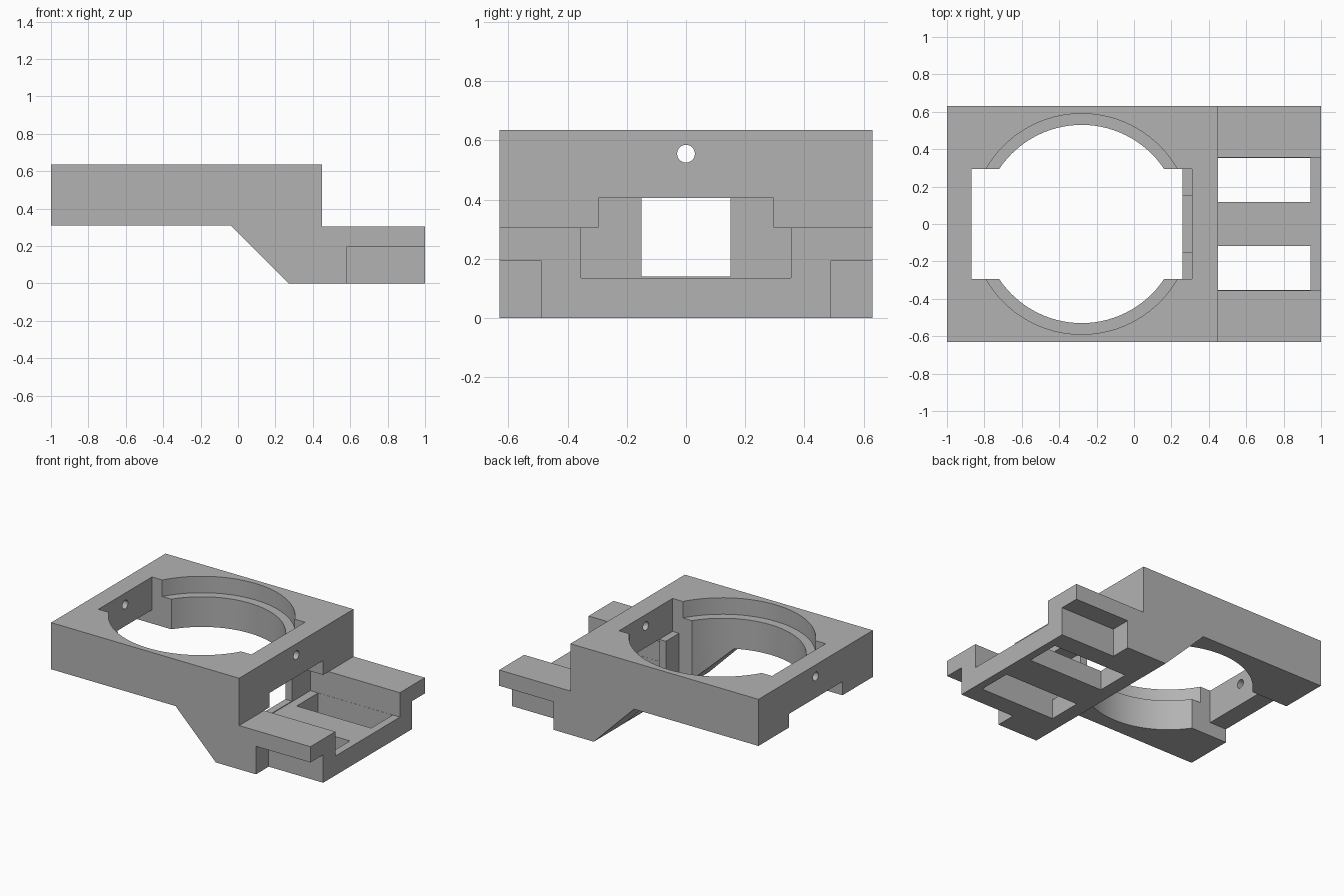
import bpy
import bmesh
from math import radians
from mathutils import Matrix, Vector

if "Cube" in bpy.data.objects:
    bpy.data.objects.remove(bpy.data.objects["Cube"])

grey = bpy.data.materials.new("plain_grey")
grey.use_nodes = True
colour = (0.45, 0.45, 0.45, 1)
grey.diffuse_color = colour
grey.node_tree.nodes["Principled BSDF"].inputs["Base Color"].default_value = colour


def make_object(name, bm):
    bmesh.ops.recalc_face_normals(bm, faces=bm.faces)
    mesh = bpy.data.meshes.new(name)
    bm.to_mesh(mesh)
    bm.free()
    mesh.materials.append(grey)
    obj = bpy.data.objects.new(name, mesh)
    bpy.context.collection.objects.link(obj)
    return obj


def box(name, x, y, z):
    bm = bmesh.new()
    bmesh.ops.create_cube(bm, size=1)
    lo, hi = (Vector(c) for c in zip(x, y, z))
    for v in bm.verts:
        v.co = Vector(h if c > 0 else l for c, l, h in zip(v.co, lo, hi))
    return make_object(name, bm)


def cylinder(name, radius, depth, centre, axis="Z", sides=96):
    turn = Matrix.Rotation(radians(90), 4, "Y") if axis == "X" else Matrix()
    bm = bmesh.new()
    bmesh.ops.create_cone(bm, cap_ends=True, segments=sides, radius1=radius,
                          radius2=radius, depth=depth,
                          matrix=Matrix.Translation(centre) @ turn)
    return make_object(name, bm)


# Main body: side profile extruded across the width
HALF = 0.63
profile = [(-1, 0.31), (-0.04, 0.31), (0.27, 0), (1, 0),
           (1, 0.305), (0.45, 0.305), (0.45, 0.635), (-1, 0.635)]
bm = bmesh.new()
face = bm.faces.new([bm.verts.new((x, -HALF, z)) for x, z in profile])
side = bmesh.ops.extrude_face_region(bm, geom=[face])
bmesh.ops.translate(bm, vec=(0, 2 * HALF, 0),
                    verts=[g for g in side["geom"] if isinstance(g, bmesh.types.BMVert)])
body = make_object("stepped_bracket_body", bm)

# Round bore with a shallow wider seat
cutters = [
    cylinder("bore_cutter", 0.53, 2, (-0.28, 0, 0.5)),
    cylinder("seat_cutter", 0.59, 0.4, (-0.28, 0, 0.72)),
    # Square well through the bore
    box("upper_well_cutter", (-0.87, 0.31), (-0.295, 0.295), (0.405, 0.8)),
    box("lower_well_cutter", (-0.87, 0.26), (-0.295, 0.295), (-0.1, 0.5)),
    # Notch under the end wall, and the passage into the tray
    box("end_notch_cutter", (-1.1, -0.8), (-0.295, 0.295), (0.2, 0.405)),
    box("bridge_cutter", (0.31, 0.6), (-0.295, 0.295), (0.2, 0.405)),
    box("window_cutter", (0.1, 0.35), (-0.15, 0.15), (0.14, 0.405)),
    # Tray channel, open at the end
    box("channel_cutter", (0.31, 1.1), (-0.355, 0.355), (0.135, 0.38)),
    # Pin hole along the length
    cylinder("pin_hole_cutter", 0.03, 3, (0, 0, 0.555), "X", 32),
]
# The channel must not rise into the bridge
for v in cutters[-2].data.vertices:
    v.co.z = min(v.co.z, 0.305)
# Open the channel top outside the bridge
cutters.append(box("channel_top_cutter", (0.45, 1.1), (-0.355, 0.355), (0.25, 0.4)))

# Floor slots and lower corner notches on both sides
for s, label in ((-1, "front"), (1, "back")):
    cutters.append(box(label + "_slot_cutter", (0.37, 0.945),
                       sorted((s * 0.117, s * 0.354)), (-0.1, 0.2)))
    cutters.append(box(label + "_corner_cutter", (0.58, 1.1),
                       sorted((s * 0.49, s * 0.8)), (-0.1, 0.195)))

# Carve the body
bpy.context.view_layer.objects.active = body
for cutter in cutters:
    mod = body.modifiers.new("carve", "BOOLEAN")
    mod.operation = "DIFFERENCE"
    mod.solver = "EXACT"
    mod.object = cutter
    bpy.ops.object.modifier_apply(modifier=mod.name)
    bpy.data.objects.remove(cutter)

# Smooth the round walls, keep the edges sharp
bpy.ops.object.select_all(action="DESELECT")
body.select_set(True)
bpy.ops.object.shade_smooth_by_angle(angle=radians(30))
